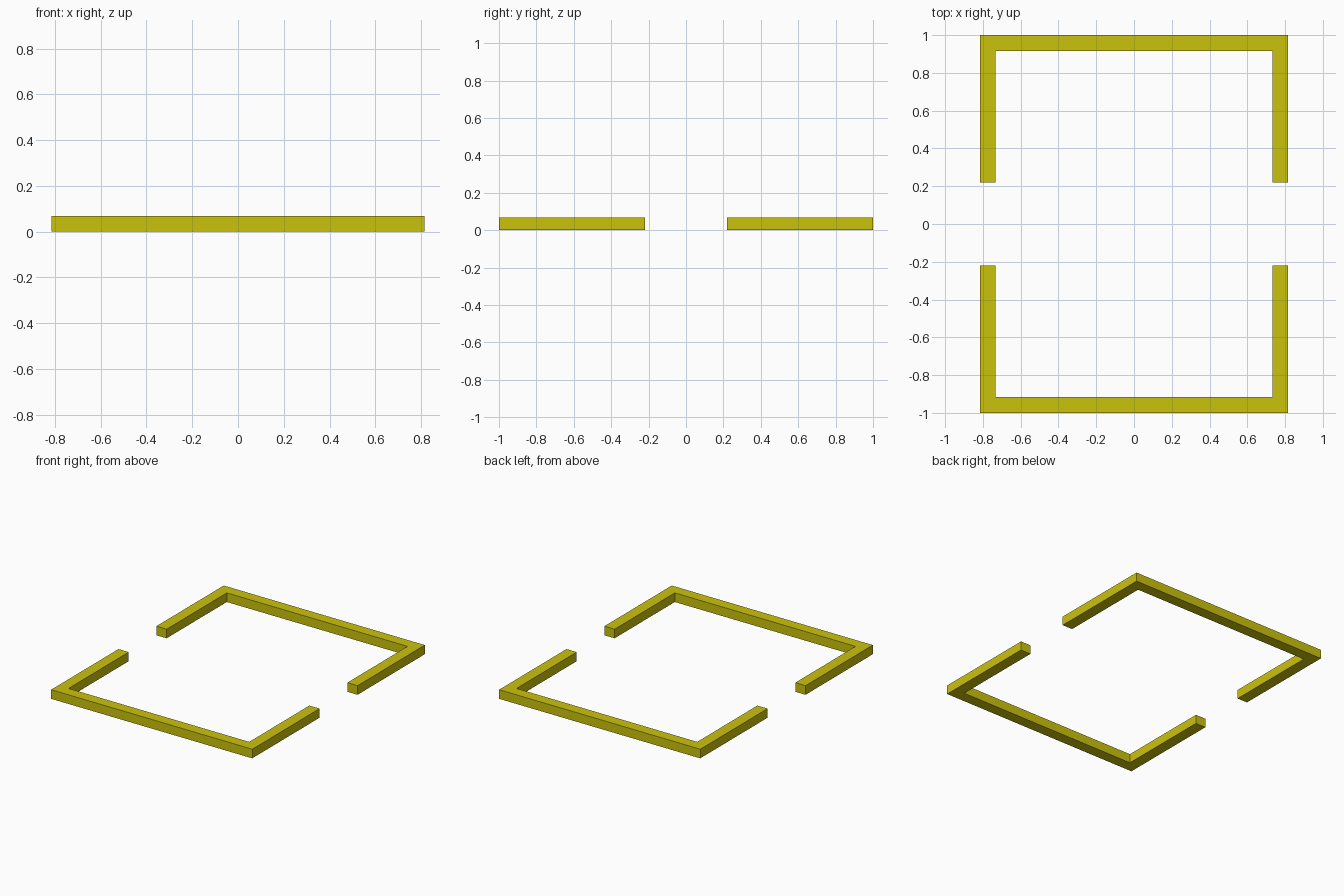
import bpy
import bmesh

if "Cube" in bpy.data.objects:
    bpy.data.objects.remove(bpy.data.objects["Cube"])

HALF_X, HALF_Y = 0.816, 1.0   # outer half sizes
BAR, HEIGHT = 0.083, 0.067    # bar width and height
GAP = 0.22                    # half the opening between the two brackets

yellow = bpy.data.materials.new("yellow")
yellow.diffuse_color = (0.60, 0.54, 0.004, 1.0)
yellow.use_nodes = True
yellow.node_tree.nodes["Principled BSDF"].inputs["Base Color"].default_value = yellow.diffuse_color


def bracket(name, side):
    """U-shaped bracket: a long rail with an arm at each end."""
    inner = HALF_X - BAR
    outline = [(-HALF_X, GAP), (-inner, GAP), (-inner, HALF_Y - BAR),
               (inner, HALF_Y - BAR), (inner, GAP), (HALF_X, GAP),
               (HALF_X, HALF_Y), (-HALF_X, HALF_Y)]
    bm = bmesh.new()
    # side = -1 turns the outline half a turn about z
    base = bm.faces.new([bm.verts.new((x * side, y * side, 0)) for x, y in outline])
    top = bmesh.ops.extrude_face_region(bm, geom=[base])["geom"]
    bmesh.ops.translate(bm, vec=(0, 0, HEIGHT),
                        verts=[v for v in top if isinstance(v, bmesh.types.BMVert)])
    bmesh.ops.recalc_face_normals(bm, faces=bm.faces)
    mesh = bpy.data.meshes.new(name)
    bm.to_mesh(mesh)
    bm.free()
    mesh.materials.append(yellow)
    obj = bpy.data.objects.new(name, mesh)
    bpy.context.collection.objects.link(obj)
    return obj


# The two facing brackets
bracket("back_bracket", 1)
bracket("front_bracket", -1)
